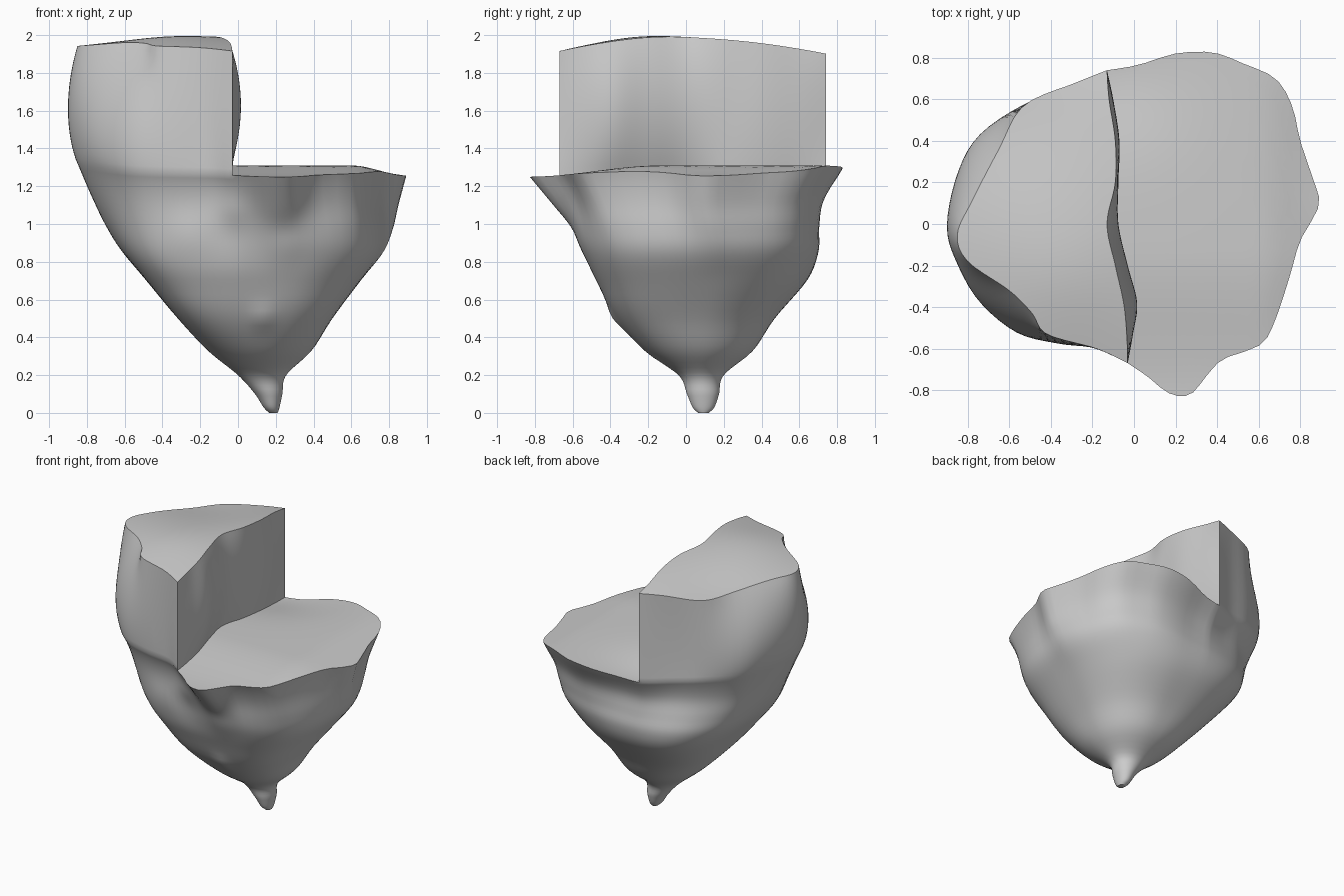
import bpy, bmesh, math
from mathutils import Vector

if "Cube" in bpy.data.objects:
    bpy.data.objects.remove(bpy.data.objects["Cube"])

M, K, RINGS, ROWS = 48, 14, 48, 20


def spline(keys, t):
    """Catmull-Rom through keys, t in 0..1"""
    n = len(keys) - 1
    i = min(int(t * n), n - 1)
    f = t * n - i
    a, b, c, d = (Vector(keys[max(0, min(n, i + o))]) for o in (-1, 0, 1, 2))
    return 0.5 * (2 * b + (c - a) * f + (2 * a - 5 * b + 4 * c - d) * f ** 2
                  + (3 * b - a - 3 * c + d) * f ** 3)


def step(t):
    t = max(0, min(1, t))
    return t * t * (3 - 2 * t)


def gauss(d2, r):
    return math.exp(-d2 / (r * r))


# Outlines, all running from the front wall corner to the back wall corner
FRONT, BACK = (-0.03, -0.67), (-0.13, 0.74)
right_rim = [FRONT, (0.06, -0.73), (0.17, -0.815), (0.27, -0.82), (0.35, -0.73), (0.43, -0.65),
             (0.61, -0.58), (0.68, -0.46), (0.75, -0.25), (0.80, -0.08), (0.89, 0.09), (0.86, 0.22),
             (0.80, 0.40), (0.76, 0.57), (0.68, 0.70), (0.53, 0.77), (0.38, 0.825), (0.20, 0.82),
             (0.02, 0.765), BACK]
left_low = [FRONT, (-0.15, -0.60), (-0.36, -0.57), (-0.56, -0.51), (-0.72, -0.36), (-0.82, -0.17),
            (-0.845, 0.01), (-0.81, 0.23), (-0.72, 0.42), (-0.52, 0.58), (-0.30, 0.66), BACK]
left_mid = [FRONT, (-0.18, -0.60), (-0.38, -0.57), (-0.56, -0.51), (-0.74, -0.36), (-0.86, -0.17),
            (-0.90, 0.0), (-0.85, 0.23), (-0.74, 0.42), (-0.53, 0.575), (-0.30, 0.66), BACK]
left_top = [FRONT, (-0.18, -0.60), (-0.42, -0.53), (-0.49, -0.43), (-0.60, -0.32), (-0.80, -0.18),
            (-0.85, -0.05), (-0.78, 0.11), (-0.65, 0.36), (-0.53, 0.57), (-0.28, 0.68), BACK]
# Step wall: y, x of edge, bulge at mid height
wall_keys = [(-0.67, -0.03, 0), (-0.53, -0.035, 0.03), (-0.38, -0.05, 0.065), (-0.2, -0.09, 0.06),
             (0.0, -0.13, 0.055), (0.2, -0.09, 0.015), (0.4, -0.09, 0.02), (0.6, -0.12, 0.02),
             (0.74, -0.13, 0)]
# Lower body bounds: z, x min, x max, y min, y max
bounds = [(0.0, 0.165, 0.21, 0.065, 0.12), (0.03, 0.135, 0.22, 0.035, 0.15),
          (0.1, 0.09, 0.235, 0.005, 0.175), (0.2, 0.0, 0.255, -0.04, 0.2),
          (0.33, -0.16, 0.39, -0.22, 0.355), (0.5, -0.32, 0.50, -0.37, 0.47),
          (0.7, -0.49, 0.65, -0.475, 0.64), (0.85, -0.62, 0.77, -0.55, 0.71),
          (0.97, -0.70, 0.82, -0.615, 0.72), (1.1, -0.77, 0.85, -0.70, 0.74),
          (1.25, -0.845, 0.89, -0.82, 0.83)]
# Surface lumps: x, y, z, radius, outward push
lumps = [(0.13, -0.36, 0.51, 0.07, 0.02), (-0.25, -0.55, 0.95, 0.13, 0.02),
         (-0.05, -0.6, 1.06, 0.09, 0.02), (0.45, -0.5, 0.93, 0.14, 0.015),
         (0.25, -0.6, 1.0, 0.1, -0.02), (0.2, 0.75, 1.05, 0.2, -0.01)]


def z_shelf(x, y):
    return (1.25 + 0.06 * step((y + 0.83) / 0.7) - 0.055 * step((x - 0.6) / 0.3)
            - 0.07 * gauss((x + 0.13) ** 2 + (y - 0.74) ** 2, 0.35))


def z_top(x, y):
    return (1.985 + 0.02 * gauss((x + 0.35) ** 2 + (y + 0.25) ** 2, 0.3)
            - 0.08 * (max(y, 0) / 0.74) ** 2 - 0.07 * (min(y, 0) / 0.67) ** 2
            - 0.04 * ((x + 0.1) / 0.75) ** 2 - 0.04 * gauss((x + 0.6) ** 2 + (y - 0.45) ** 2, 0.35))


bm = bmesh.new()


def skin(rows, closed=False):
    """Join rows of points with quads"""
    vs = [[bm.verts.new(p) for p in r] for r in rows]
    n = len(vs[0])
    for a, b in zip(vs, vs[1:]):
        for j in range(n if closed else n - 1):
            k = (j + 1) % n
            bm.faces.new((a[j], a[k], b[k], b[j]))
    return vs


# Lower tapering body
T = [j / M for j in range(M + 1)]
rim = [spline(right_rim, t) for t in T] + [spline(left_low, t) for t in T[-2:0:-1]]
rows = []
for i in range(RINGS + 1):
    z, x0, x1, y0, y1 = spline(bounds, i / RINGS)
    last = i == RINGS
    w = 1 - step((z - 0.7) / 0.55)
    square = step((z - 0.2) / 0.4)
    row = []
    for p in rim:
        u = Vector(((p.x - 0.0225) / 0.8675, (p.y - 0.005) / 0.825))
        # Squarish section, fuller on the left and front
        n = 2 + square * (0.35 + 0.55 * step(0.5 - u.x) + 0.5 * step(0.5 - u.y))
        u = u.lerp(u / (abs(u.x) ** n + abs(u.y) ** n) ** (1 / n), w)
        q = Vector(((x0 + x1) / 2 + u.x * (x1 - x0) / 2, (y0 + y1) / 2 + u.y * (y1 - y0) / 2,
                    z + (z_shelf(*p) - 1.25) * (z / 1.25) ** 4))
        if last:
            q = Vector((p.x, p.y, z_shelf(*p)))
        else:
            out = Vector((u.x, u.y, 0)).normalized()
            for lx, ly, lz, r, push in lumps:
                g = gauss((q - Vector((lx, ly, lz))).length_squared, r)
                q = q + out * push * g * step((1.25 - z) / 0.1)
        row.append(q)
    rows.append(row)
rings = skin(rows, True)
bm.faces.new(rings[0])


def wall(t, s):
    y, x, b = spline(wall_keys, t)
    x += b * 4 * s * (1 - s)
    return Vector((x, y))


def cap(arc, edge, zf):
    """Gently curved surface between an outline and the wall edge"""
    skin([[(p.x, p.y, zf(p.x, p.y)) for p in (a.lerp(e, k / K) for k in range(K + 1))]
          for a, e in zip(arc, edge)])


# Low shelf and high top
cap([spline(right_rim, t) for t in T], [wall(t, 0) for t in T], z_shelf)
cap([spline(left_top, t) for t in T], [wall(t, 1) for t in T], z_top)

# Step wall and rounded left side of the upper half
wall_rows, side_rows = [], []
for i in range(ROWS + 1):
    s = i / ROWS
    wr, sr = [], []
    for t in T:
        lo, hi = wall(t, 0), wall(t, 1)
        p = wall(t, s)
        wr.append((p.x, p.y, z_shelf(*lo) * (1 - s) + z_top(*hi) * s))
        a, m, b = spline(left_low, t), spline(left_mid, t), spline(left_top, t)
        f = s ** 0.9
        p = a * (1 - f) * (1 - 2 * f) + m * 4 * f * (1 - f) + b * f * (2 * f - 1)
        sr.append((p.x, p.y, z_shelf(*a) * (1 - s) + z_top(*b) * s))
    wall_rows.append(wr)
    side_rows.append(sr)
skin(wall_rows)
skin(side_rows)

bmesh.ops.remove_doubles(bm, verts=bm.verts, dist=0.0003)
bmesh.ops.recalc_face_normals(bm, faces=bm.faces)
mesh = bpy.data.meshes.new("stepped_body")
bm.to_mesh(mesh)
bm.free()
body = bpy.data.objects.new("stepped_body", mesh)
bpy.context.collection.objects.link(body)
bpy.context.view_layer.objects.active = body
body.select_set(True)
bpy.ops.object.shade_smooth_by_angle(angle=math.radians(40))
